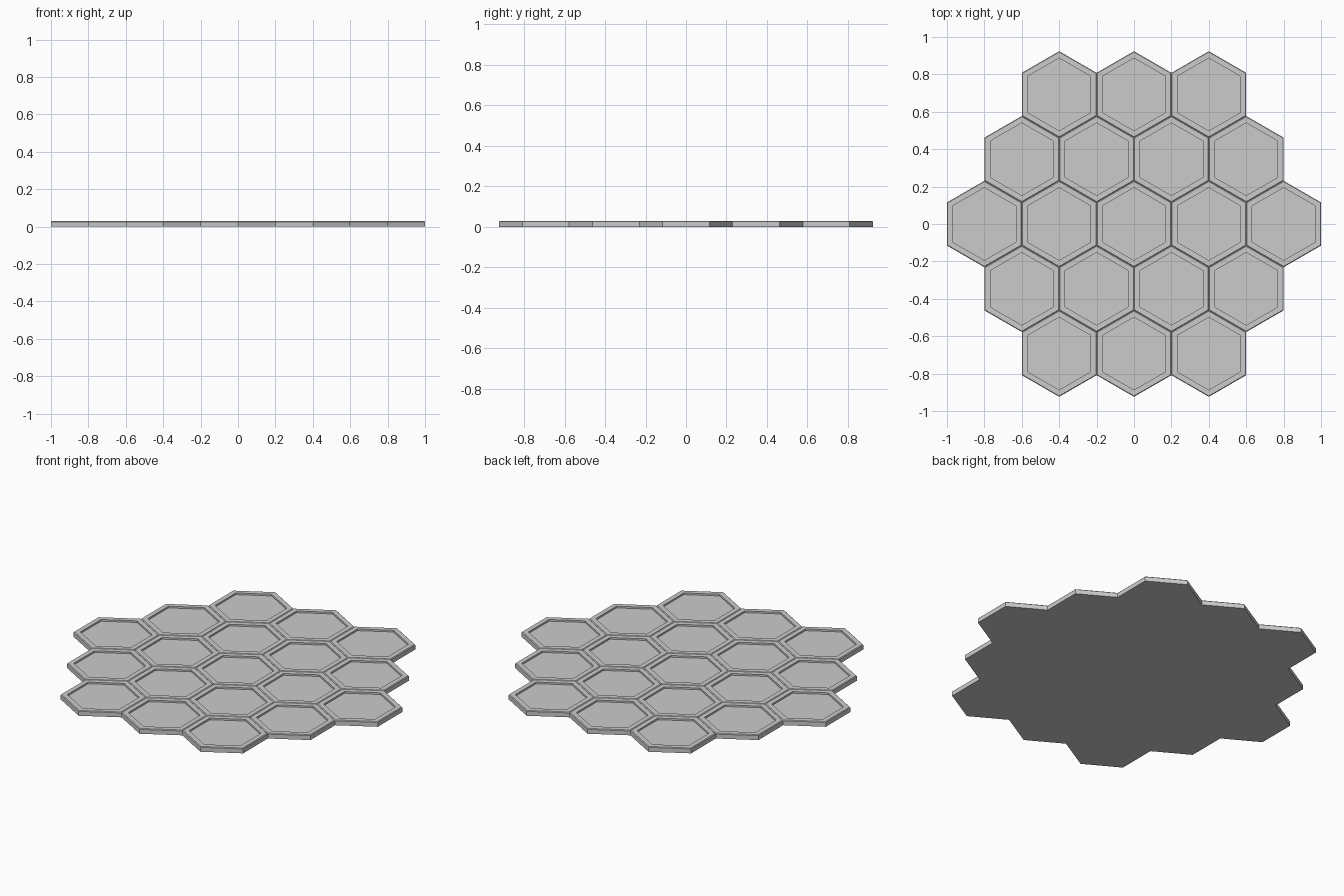
import bpy, bmesh
from math import sin, cos, pi, sqrt

if "Cube" in bpy.data.objects:
    bpy.data.objects.remove(bpy.data.objects["Cube"])

# Tile profile: (inradius, height) from bottom edge up, over the rim, into the recess
PROFILE = [(0.2, 0.0), (0.2, 0.026), (0.196, 0.03), (0.168, 0.03), (0.168, 0.02)]
PITCH = 0.4


def hex_ring(bm, inradius, z):
    r = inradius * 2 / sqrt(3)
    return [bm.verts.new((r * cos(pi / 6 + i * pi / 3),
                          r * sin(pi / 6 + i * pi / 3), z)) for i in range(6)]


def tile_mesh():
    bm = bmesh.new()
    rings = [hex_ring(bm, r, z) for r, z in PROFILE]
    for low, high in zip(rings, rings[1:]):
        for i in range(6):
            j = (i + 1) % 6
            bm.faces.new((low[i], low[j], high[j], high[i]))
    bm.faces.new(rings[0][::-1])   # flat underside
    bm.faces.new(rings[-1])        # recessed floor
    mesh = bpy.data.meshes.new("hex_tile")
    bm.to_mesh(mesh)
    bm.free()
    return mesh


# Rows of 3, 4, 5, 4, 3 tiles sharing one mesh
mesh = tile_mesh()
for row in range(-2, 3):
    count = 5 - abs(row)
    for col in range(count):
        tile = bpy.data.objects.new(f"hex_tile_{row + 3}_{col + 1}", mesh)
        tile.location = ((col - (count - 1) / 2) * PITCH, row * PITCH * sqrt(3) / 2, 0)
        bpy.context.collection.objects.link(tile)
